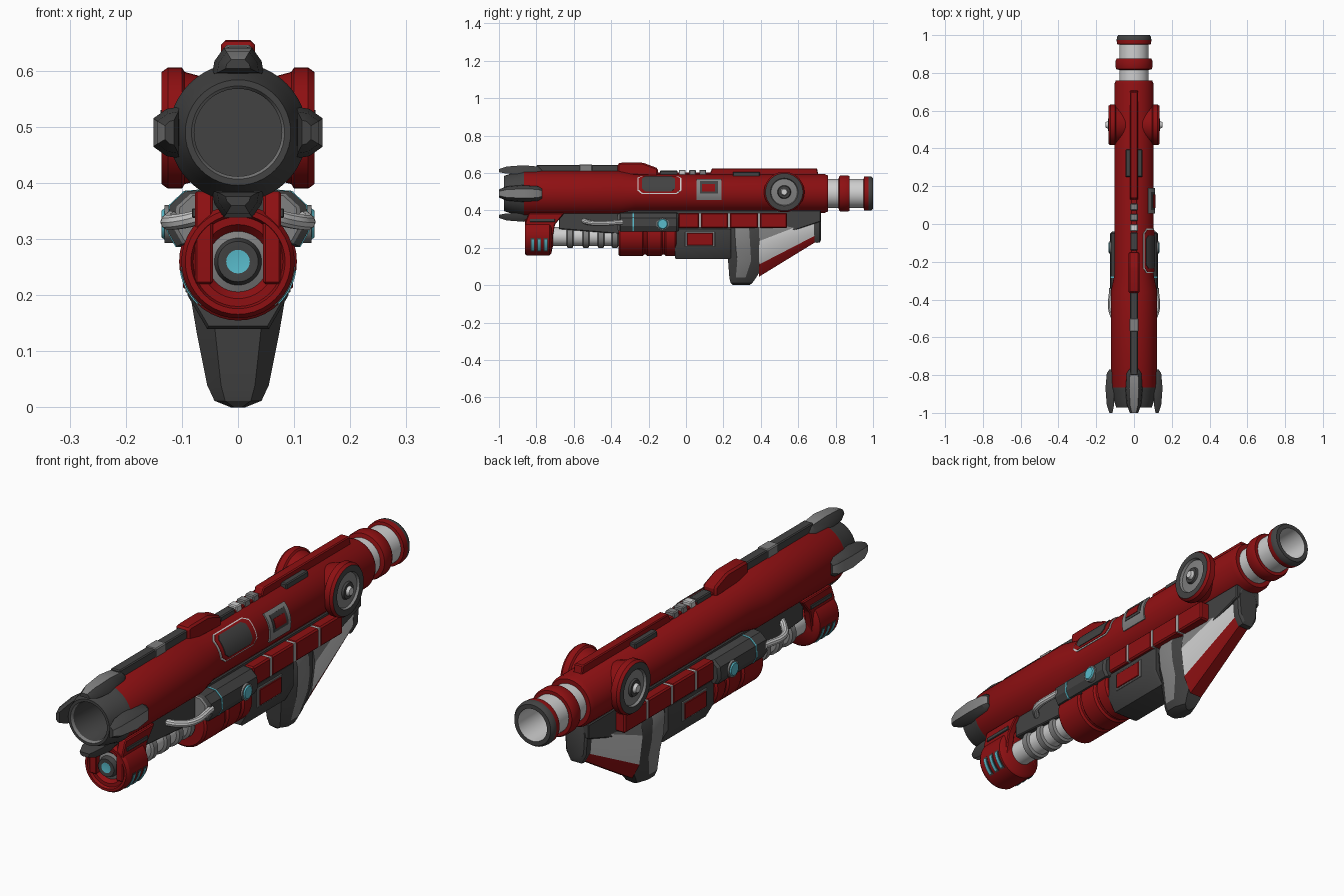
import bpy, bmesh, math
from mathutils import Vector, Matrix

if "Cube" in bpy.data.objects:
    bpy.data.objects.remove(bpy.data.objects["Cube"])

COLOURS = {
    "red": (0.27, 0.005, 0.006), "dark": (0.055, 0.055, 0.055), "mid": (0.22, 0.22, 0.22),
    "light": (0.62, 0.62, 0.62), "cyan": (0.10, 0.50, 0.60)}
KEYS = list(COLOURS)
for k, c in COLOURS.items():
    bpy.data.materials.new(k).diffuse_color = (*c, 1)
AX, LOW = 0.49, 0.26          # heights of the main and lower barrel axes
SIDES = ((1, "right"), (-1, "left"))


def finish(name, bm, mat=None, matrix=None, smooth=True):
    bmesh.ops.remove_doubles(bm, verts=bm.verts, dist=1e-5)
    bmesh.ops.recalc_face_normals(bm, faces=bm.faces)
    if matrix:
        bm.transform(matrix)
    me = bpy.data.meshes.new(name)
    for k in KEYS:
        me.materials.append(bpy.data.materials[k])
    for f in bm.faces:
        f.smooth = smooth
        if mat:
            f.material_index = KEYS.index(mat)
    bm.to_mesh(me)
    bm.free()
    me.set_sharp_from_angle(angle=math.radians(30))
    ob = bpy.data.objects.new(name, me)
    bpy.context.collection.objects.link(ob)
    return ob


def lathe(name, prof, matrix, n=40):
    """Turn (y, radius, colour of the next band) about the y axis."""
    bm = bmesh.new()
    rings = []
    for y, r, _ in prof:
        rings.append([bm.verts.new((r * math.cos(2 * math.pi * i / n), y, r * math.sin(2 * math.pi * i / n)))
                      for i in range(n)] if r > 0 else [bm.verts.new((0, y, 0))] * n)
    for a, b, p in zip(rings, rings[1:], prof):
        for i in range(n):
            j = (i + 1) % n
            vs = list(dict.fromkeys((a[i], a[j], b[j], b[i])))
            if len(vs) > 2:
                bm.faces.new(vs).material_index = KEYS.index(p[2])
    return finish(name, bm, None, matrix)


def loft(name, sections, mats, cap="dark"):
    """Skin equal-length loops; mats gives the colour of each side."""
    bm = bmesh.new()
    loops = [[bm.verts.new(p) for p in s] for s in sections]
    n = len(loops[0])
    for a, b in zip(loops, loops[1:]):
        for i in range(n):
            j = (i + 1) % n
            bm.faces.new((a[i], a[j], b[j], b[i])).material_index = KEYS.index(mats[i % len(mats)])
    for l in (loops[0], loops[-1]):
        bm.faces.new(l).material_index = KEYS.index(cap)
    return finish(name, bm, None, None, False)


def prism(name, pts, x0, x1, mat, bevel=0.004):
    """Extrude a (y, z) outline from x0 to x1 with bevelled edges."""
    bm = bmesh.new()
    a, b = ([bm.verts.new((x, y, z)) for y, z in pts] for x in (x0, x1))
    bm.faces.new(a)
    bm.faces.new(b)
    for i in range(len(pts)):
        j = (i + 1) % len(pts)
        bm.faces.new((a[i], a[j], b[j], b[i]))
    bmesh.ops.recalc_face_normals(bm, faces=bm.faces)
    if bevel:
        bmesh.ops.bevel(bm, geom=bm.edges[:], offset=bevel, segments=1, affect='EDGES')
    return finish(name, bm, mat, None, False)


def box(name, y0, y1, z0, z1, x0, x1, mat, bevel=0.004):
    return prism(name, [(y0, z0), (y1, z0), (y1, z1), (y0, z1)], x0, x1, mat, bevel)


def curved_plate(name, z, r, a0, a1, y0, y1, t, mat, cut=0.0, s=1, n=12):
    """Plate wrapped on a barrel from angle a0 to a1, with cut corners."""
    bm = bmesh.new()
    rows = []
    for i in range(n + 1):
        a = math.radians(a0 + (a1 - a0) * i / n)
        c = cut * max(0, 1 - min(i, n - i) / 2)
        rows.append([bm.verts.new((s * q * math.cos(a), y, z + q * math.sin(a)))
                     for q, y in ((r - .01, y0 + c), (r + t, y0 + c), (r + t, y1 - c), (r - .01, y1 - c))])
    for a, b in zip(rows, rows[1:]):
        for i in range(4):
            j = (i + 1) % 4
            bm.faces.new((a[i], a[j], b[j], b[i]))
    bm.faces.new(rows[0])
    bm.faces.new(rows[-1])
    return finish(name, bm, mat)


up = lambda z: Matrix.Translation((0, 0, z))

# main tube, from muzzle bore to rear nozzle
lathe("main_barrel", [
    (-.72, 0, "dark"), (-.72, .078, "dark"), (-.96, .078, "mid"), (-.972, .083, "dark"), (-.972, .094, "dark"),
    (-.93, .108, "dark"), (-.88, .118, "dark"), (-.865, .123, "red"), (-.36, .123, "red"), (-.27, .104, "red"),
    (.74, .104, "red"), (.76, .096, "red"), (.76, .078, "light"), (.815, .078, "red"), (.82, .094, "red"),
    (.83, .097, "red"), (.865, .097, "red"), (.875, .092, "red"), (.875, .078, "light"), (.95, .078, "red"),
    (.952, .09, "red"), (.975, .092, "dark"), (.99, .09, "dark"), (1, .083, "dark"), (1, .066, "light"),
    (.8, .066, "light"), (.8, 0, "light")], up(AX), 48)

# four muzzle fins
for k in range(4):
    rot = Matrix.Rotation(k * math.pi / 2, 4, 'Y')
    secs = []
    for y, ri, ro, w in ((-1, .114, .130, .020), (-.96, .106, .144, .034), (-.87, .104, .151, .042),
                         (-.79, .112, .144, .036), (-.77, .114, .130, .025)):
        secs.append([rot @ Vector(p) + Vector((0, 0, AX)) for p in
                     ((-w * 1.1, y, ri), (-w, y, (ri + ro) / 2), (-w * .6, y, ro),
                      (w * .6, y, ro), (w, y, (ri + ro) / 2), (w * 1.1, y, ri))])
    loft(f"muzzle_fin_{k}", secs, ["dark", "dark", "mid", "dark", "dark", "dark"])

# top rail pieces
box("front_rail", -.80, -.35, .59, .643, -.021, .021, "dark")
box("front_rail_band", -.57, -.50, .59, .646, -.024, .024, "mid")
prism("rail_block", [(-.365, .59), (-.365, .65), (-.35, .655), (-.23, .655), (-.15, .625), (-.15, .58)],
      -.03, .03, "red", .008)
box("centre_rail", -.16, .14, .58, .602, -.018, .018, "red")
box("rail_sight", -.14, -.045, .58, .612, -.019, .019, "dark")
for i, y in enumerate((-.02, .035, .09)):
    box(f"rail_tooth_{i}", y - .018, y + .018, .58, .617, -.02, .02, ("light", "mid", "mid")[i])
prism("rear_rail", [(.12, .58), (.14, .625), (.70, .625), (.71, .58)], -.02, .02, "red")

# window and hatch, on the right side only
curved_plate("window_rim", AX, .104, -2, 62, -.26, -.025, .003, "light", .025)
curved_plate("window_gap", AX, .104, 1, 59, -.253, -.032, .005, "red", .022)
curved_plate("window_pane", AX, .104, 6, 54, -.235, -.06, .008, "dark", .018)
curved_plate("hatch_frame", AX, .104, -19, 45, .055, .19, .006, "mid")
curved_plate("hatch_pane", AX, .104, 0, 36, .075, .17, .008, "dark")
curved_plate("hatch_centre", AX, .104, 6, 26, .085, .155, .010, "red")

# lower front emitter
lathe("emitter_housing", [
    (-.70, 0, "red"), (-.72, .09, "red"), (-.73, .101, "red"), (-.85, .101, "red"), (-.862, .094, "red"),
    (-.862, .084, "red"), (-.85, .08, "red"), (-.85, .066, "red"), (-.835, .054, "mid"), (-.84, .042, "dark"),
    (-.86, .036, "dark"), (-.86, .021, "cyan"), (-.855, 0, "cyan")], up(LOW))
# coil, ringed sleeve and inner shaft
coil = [(-.73, 0, "light"), (-.73, .05, "light")]
for y in (-.62, -.535, -.455, -.38):
    coil += [(y - .018, .05, "mid"), (y - .013, .061, "mid"), (y + .013, .061, "mid"), (y + .018, .05, "light")]
lathe("coil", coil + [(-.34, .05, "light"), (-.34, 0, "light")], up(LOW))
sleeve = [(-.36, 0, "red")]
for a, b in ((-.36, -.225), (-.215, -.125), (-.115, -.05)):
    sleeve += [(a, .097, "red"), (a + .008, .105, "red"), (b - .008, .105, "red"), (b, .097, "red")]
lathe("sleeve", sleeve + [(-.05, 0, "red")], up(LOW))

# dark spine joining both barrels
prism("spine", [(-.68, .30), (-.68, .40), (.72, .40), (.72, .34), (.45, .25), (-.06, .25)], -.06, .06, "dark")

# receiver
rec = ((.055, .34), (.09, .30), (.09, .20), (.055, .14))
rec = [(x, z) for x, z in rec] + [(-x, z) for x, z in reversed(rec)]
loft("receiver", [[(x * k, y, .24 + (z - .24) * k) for x, z in rec]
                  for y, k in ((-.06, .95), (-.05, 1), (.23, 1), (.24, .95))], ["dark"])

# grip with pale side bands
secs = []
for z, w, y0, y1 in ((.32, .07, .21, .42), (.28, .087, .21, .425), (.20, .085, .215, .43), (.13, .073, .225, .43),
                     (.04, .055, .232, .375), (.012, .042, .238, .355), (0, .012, .25, .34)):
    m0, m1 = y0 + (y1 - y0) * .24, y0 + (y1 - y0) * .6
    secs.append([(w * .55, y0, z), (w, m0, z), (w, m1, z), (w * .6, y1, z),
                 (-w * .6, y1, z), (-w, m1, z), (-w, m0, z), (-w * .55, y0, z)])
grip = loft("grip", secs, ["dark", "mid", "dark", "dark", "dark", "mid", "dark", "dark"])
for p in grip.data.polygons:
    if p.center.z < .04:
        p.material_index = KEYS.index("dark")


# tapering rear stock: grey shoulder, pale flank, red keel
def stock_loop(y, half):
    return [(x, y, z) for x, z in half] + [(-x, y, z) for x, z in reversed(half)]


front = ((.055, .37), (.078, .235), (.062, .11), (.028, .045))
rear = ((.035, .39), (.048, .355), (.042, .27), (.022, .235))
loft("stock", [stock_loop(.39, front), stock_loop(.70, rear)],
     ["mid", "light", "red", "red", "red", "light", "mid", "dark"])
loft("stock_cap", [stock_loop(y, [(x * k, .31 + (z - .31) * k) for x, z in rear])
                   for y, k in ((.685, 1.06), (.70, 1.12), (.715, 1.08), (.722, .9))], ["dark"])

for s, side in SIDES:
    # hinge disc on the rear of the tube
    turn = Matrix.Translation((0, .525, .498)) @ Matrix.Rotation(-s * math.pi / 2, 4, 'Z')
    lathe(side + "_disc", [
        (.04, 0, "red"), (.04, .085, "red"), (.095, .1, "red"), (.10, .108, "red"), (.125, .108, "red"),
        (.136, .1, "dark"), (.136, .074, "mid"), (.126, .07, "mid"), (.130, .036, "dark"), (.138, .032, "dark"),
        (.138, .02, "light"), (.15, .015, "light"), (.15, 0, "light")], turn)
    # rail shoulder plate
    box(side + "_rail_plate", .25, .395, .56, .606, s * .018, s * .045, "dark")
    # emitter bracket, slot and glowing vents
    prism(side + "_bracket", [(-.86, .22), (-.86, .335), (-.84, .385), (-.65, .385), (-.70, .325), (-.72, .22)],
          s * .045, s * .077, "red")
    box(side + "_bracket_slot", -.835, -.70, .338, .355, s * .07, s * .082, "dark", .002)
    for i, y in enumerate((-.82, -.785, -.75)):
        curved_plate(f"{side}_vent_{i}", LOW, .101, -50, -5, y - .011, y + .011, .002, "dark", 0, s)
        curved_plate(f"{side}_vent_glow_{i}", LOW, .101, -46, -9, y - .006, y + .006, .004, "cyan", 0, s)
    # side module with glowing line and button
    sec = ((.04, .39), (.095, .385), (.122, .36), (.126, .315), (.11, .287), (.05, .287))
    loft(side + "_module", [[(s * x * k, y, .335 + (z - .335) * k) for x, z in sec]
                            for y, k in ((-.36, .9), (-.35, 1), (-.05, 1), (-.04, .92))], ["dark"])
    loft(side + "_module_nose", [[(s * x * k, y, .335 + (z - .335) * k) for x, z in sec]
                                 for y, k in ((-.365, .85), (-.355, .95))], ["mid"], "mid")
    loft(side + "_module_line", [[(s * x * 1.012, y, .335 + (z - .335) * 1.02) for x, z in sec]
                                 for y in (-.285, -.278)], ["cyan"], "cyan")
    turn = Matrix.Translation((0, -.125, .327)) @ Matrix.Rotation(-s * math.pi / 2, 4, 'Z')
    lathe(side + "_button", [(.10, .034, "mid"), (.131, .034, "mid"), (.131, .028, "cyan"),
                             (.136, .024, "cyan"), (.136, 0, "cyan")], turn, 16)
    # feed pipe
    cu = bpy.data.curves.new(side + "_pipe_path", 'CURVE')
    cu.dimensions, cu.bevel_depth, cu.bevel_resolution, cu.use_fill_caps = '3D', .014, 3, True
    sp = cu.splines.new('BEZIER')
    path = ((.05, -.55, .345), (.085, -.52, .335), (.118, -.47, .33), (.118, -.34, .337))
    sp.bezier_points.add(len(path) - 1)
    for bp, (x, y, z) in zip(sp.bezier_points, path):
        bp.co = (s * x, y, z)
        bp.handle_left_type = bp.handle_right_type = 'AUTO'
    tmp = bpy.data.objects.new("pipe_helper", cu)
    bm = bmesh.new()
    bm.from_mesh(tmp.to_mesh())
    finish(side + "_pipe", bm, "light")
    bpy.data.objects.remove(tmp)
    # segmented red side strip with pale joints
    cuts = (-.045, .075, .23, .39, .545)
    for i, (a, b) in enumerate(zip(cuts, cuts[1:])):
        box(f"{side}_strip_{i}", a + .004, b - .004, .305, .387, s * .05, s * .10, "red", .006)
        if i:
            box(f"{side}_strip_joint_{i}", a - .005, a + .005, .308, .385, s * .05, s * .099, "light", 0)
    # receiver panel
    box(side + "_receiver_frame", -.005, .155, .205, .285, s * .08, s * .094, "mid", .002)
    box(side + "_receiver_panel", .005, .145, .212, .278, s * .08, s * .098, "red", .002)

for m in bpy.data.materials:
    if m.users and not m.is_grease_pencil:
        m.use_nodes = True
        m.node_tree.nodes["Principled BSDF"].inputs["Base Color"].default_value = m.diffuse_color
